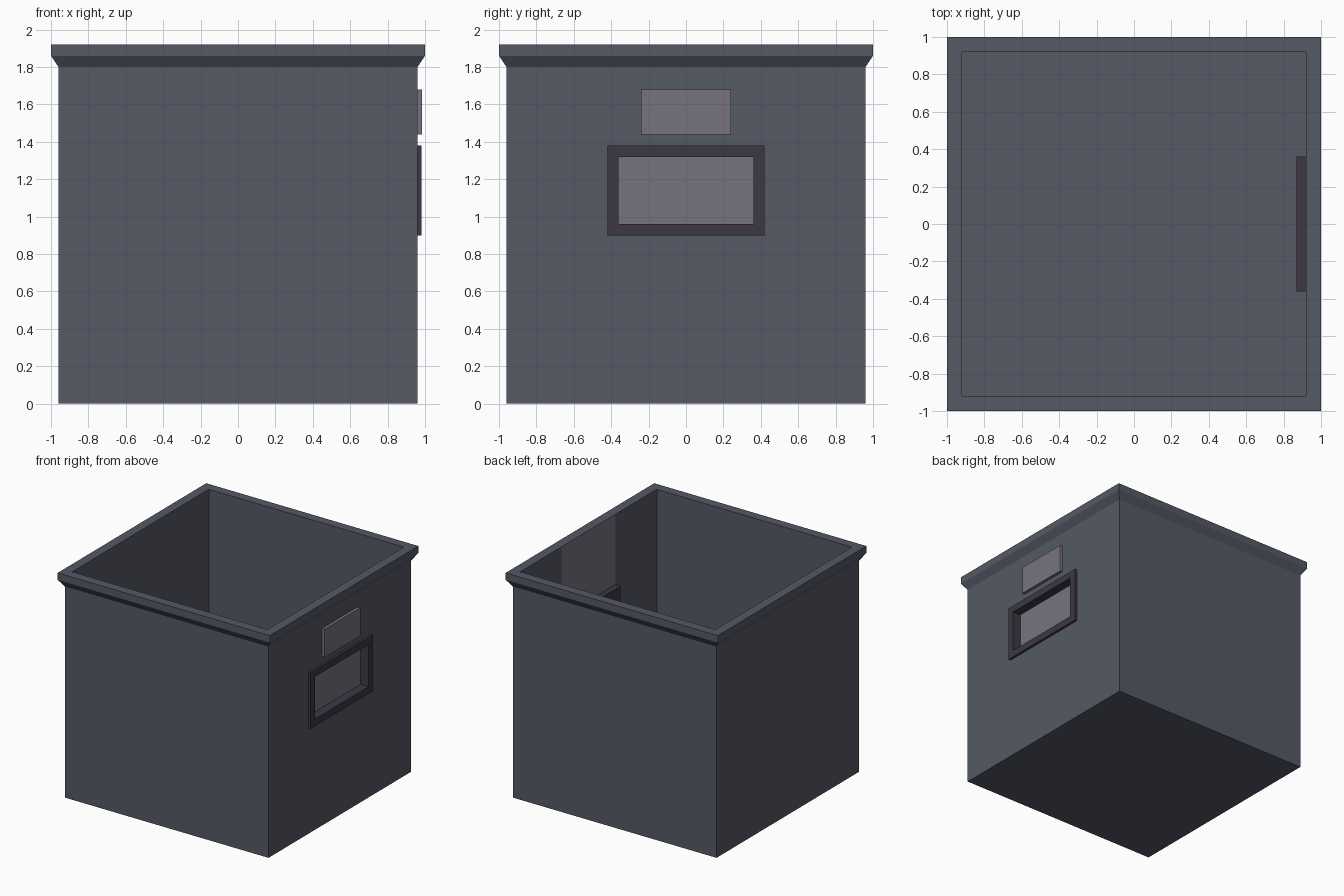
import bpy, bmesh

if "Cube" in bpy.data.objects:
    bpy.data.objects.remove(bpy.data.objects["Cube"])


def material(name, rgb):
    m = bpy.data.materials.new(name)
    m.diffuse_color = (*rgb, 1)
    m.use_nodes = True
    m.node_tree.nodes["Principled BSDF"].inputs["Base Color"].default_value = m.diffuse_color
    return m


BODY = material("slate", (0.090, 0.100, 0.130))
DARK = material("dark_trim", (0.046, 0.040, 0.058))
PALE = material("pale_panel", (0.185, 0.172, 0.218))


def finish(bm, name, mats):
    bmesh.ops.recalc_face_normals(bm, faces=bm.faces[:])
    mesh = bpy.data.meshes.new(name)
    bm.to_mesh(mesh)
    bm.free()
    for m in mats:
        mesh.materials.append(m)
    obj = bpy.data.objects.new(name, mesh)
    bpy.context.collection.objects.link(obj)
    return obj


def loft(rings):
    """Skin a list of four-point rings and cap both ends."""
    bm = bmesh.new()
    loops = [[bm.verts.new(p) for p in ring] for ring in rings]
    for a, b in zip(loops, loops[1:]):
        for i in range(4):
            j = (i + 1) % 4
            bm.faces.new((a[i], a[j], b[j], b[i]))
    first = bm.faces.new(loops[0])
    last = bm.faces.new(loops[-1])
    return bm, first, last


def level(h, z):
    return [(-h, -h, z), (h, -h, z), (h, h, z), (-h, h, z)]


def window(x, hy, hz, zc):
    return [(x, -hy, zc - hz), (x, hy, zc - hz), (x, hy, zc + hz), (x, -hy, zc + hz)]


WIN_Y, WIN_Z, WIN_C = 0.362, 0.182, 1.14

# Open bin: outer wall, flared rim, inner wall and floor
bm, _, _ = loft([level(0.96, 0), level(0.96, 1.80), level(1.0, 1.86), level(1.0, 1.92),
                 level(0.92, 1.92), level(0.92, 0.04)])


def right_walls():
    return [f for f in bm.faces
            if all(abs(v.co.x - f.verts[0].co.x) < 1e-5 and 0.9 < v.co.x < 0.99 for v in f.verts)]


# Cut the window through both skins of the right wall
for co, no in (((0, -WIN_Y, 0), (0, 1, 0)), ((0, WIN_Y, 0), (0, 1, 0)),
               ((0, 0, WIN_C - WIN_Z), (0, 0, 1)), ((0, 0, WIN_C + WIN_Z), (0, 0, 1))):
    faces = right_walls()
    geom = faces + list({e for f in faces for e in f.edges}) + list({v for f in faces for v in f.verts})
    bmesh.ops.bisect_plane(bm, geom=geom, plane_co=co, plane_no=no)
hole = []
for f in right_walls():
    c = f.calc_center_median()
    if abs(c.y) < WIN_Y:
        if abs(c.z - WIN_C) < WIN_Z:
            hole.append(f)
        elif c.x < 0.94:
            f.material_index = 1
bmesh.ops.delete(bm, geom=hole, context='FACES')
finish(bm, "bin_body", (BODY, PALE))

# Window casing: back box, raised frame and recessed screen
bm, _, screen = loft([window(0.87, WIN_Y, WIN_Z, WIN_C), window(0.96, WIN_Y, WIN_Z, WIN_C),
                      window(0.96, 0.42, 0.24, WIN_C), window(0.98, 0.42, 0.24, WIN_C),
                      window(0.98, 0.36, 0.18, WIN_C), window(0.905, 0.36, 0.18, WIN_C)])
screen.material_index = 1
finish(bm, "window_casing", (DARK, PALE))

# Plain plate above the window
bm, _, _ = loft([window(0.95, 0.24, 0.12, 1.56), window(0.985, 0.24, 0.12, 1.56)])
finish(bm, "wall_plate", (PALE,))
